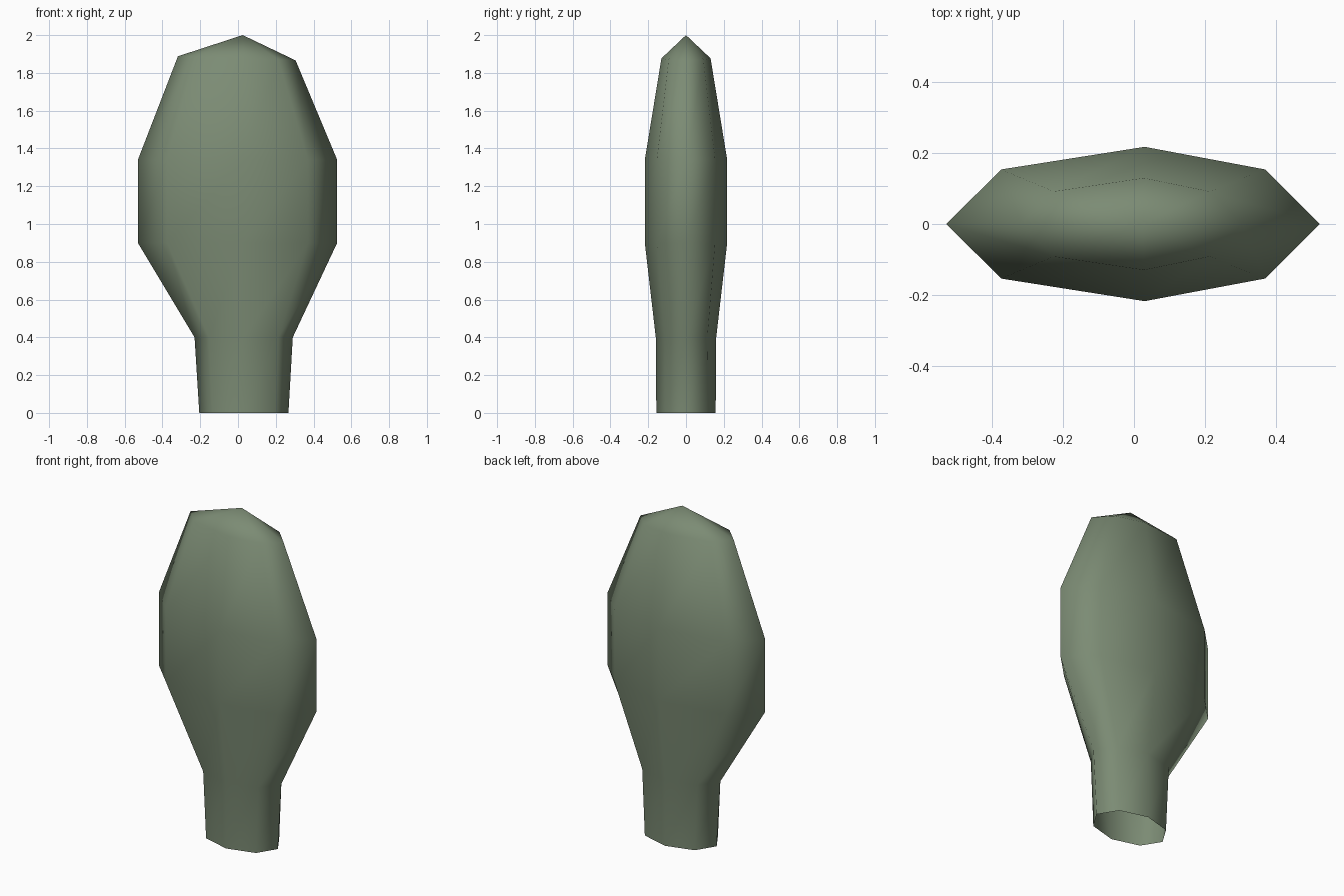
import bpy, bmesh, math

if "Cube" in bpy.data.objects:
    bpy.data.objects.remove(bpy.data.objects["Cube"])

# One flat colour
green = bpy.data.materials.new("sage green")
green.diffuse_color = (0.2, 0.26, 0.175, 1)
green.use_nodes = True
green.node_tree.nodes["Principled BSDF"].inputs["Base Color"].default_value = green.diffuse_color

# Rings: z, left x, right x, ridge x, half depth, z tilt
rings = [
    (0.00, -0.205, 0.267, 0.03, 0.157, 0.0),
    (0.40, -0.23, 0.29, 0.03, 0.16, 0.0),
    (0.90, -0.53, 0.525, 0.03, 0.218, 0.0),
    (1.34, -0.53, 0.525, 0.03, 0.218, 0.0),
    (1.877, -0.318, 0.305, 0.028, 0.13, -0.011),
]

# Paddle-shaped pad: octagonal loops, open at the base, closed to a point
bm = bmesh.new()
loops = []
for z, x0, x1, ridge, d, tilt in rings:
    c, w = (x0 + x1) / 2, (x1 - x0) / 2
    loop = []
    for i in range(8):
        a = i * math.pi / 4
        x = ridge if i in (2, 6) else c + w * math.cos(a)
        loop.append(bm.verts.new((x, d * math.sin(a), z + tilt * math.cos(a))))
    loops.append(loop)
for lo, hi in zip(loops, loops[1:]):
    for i in range(8):
        j = (i + 1) % 8
        bm.faces.new((lo[i], lo[j], hi[j], hi[i]))
tip = bm.verts.new((0.025, 0, 2.0))
for i in range(8):
    bm.faces.new((loops[-1][i], loops[-1][(i + 1) % 8], tip))
for f in bm.faces:
    f.smooth = True
me = bpy.data.meshes.new("paddle_pad")
bm.to_mesh(me)
bm.free()
me.materials.append(green)
bpy.context.collection.objects.link(bpy.data.objects.new("paddle_pad", me))
